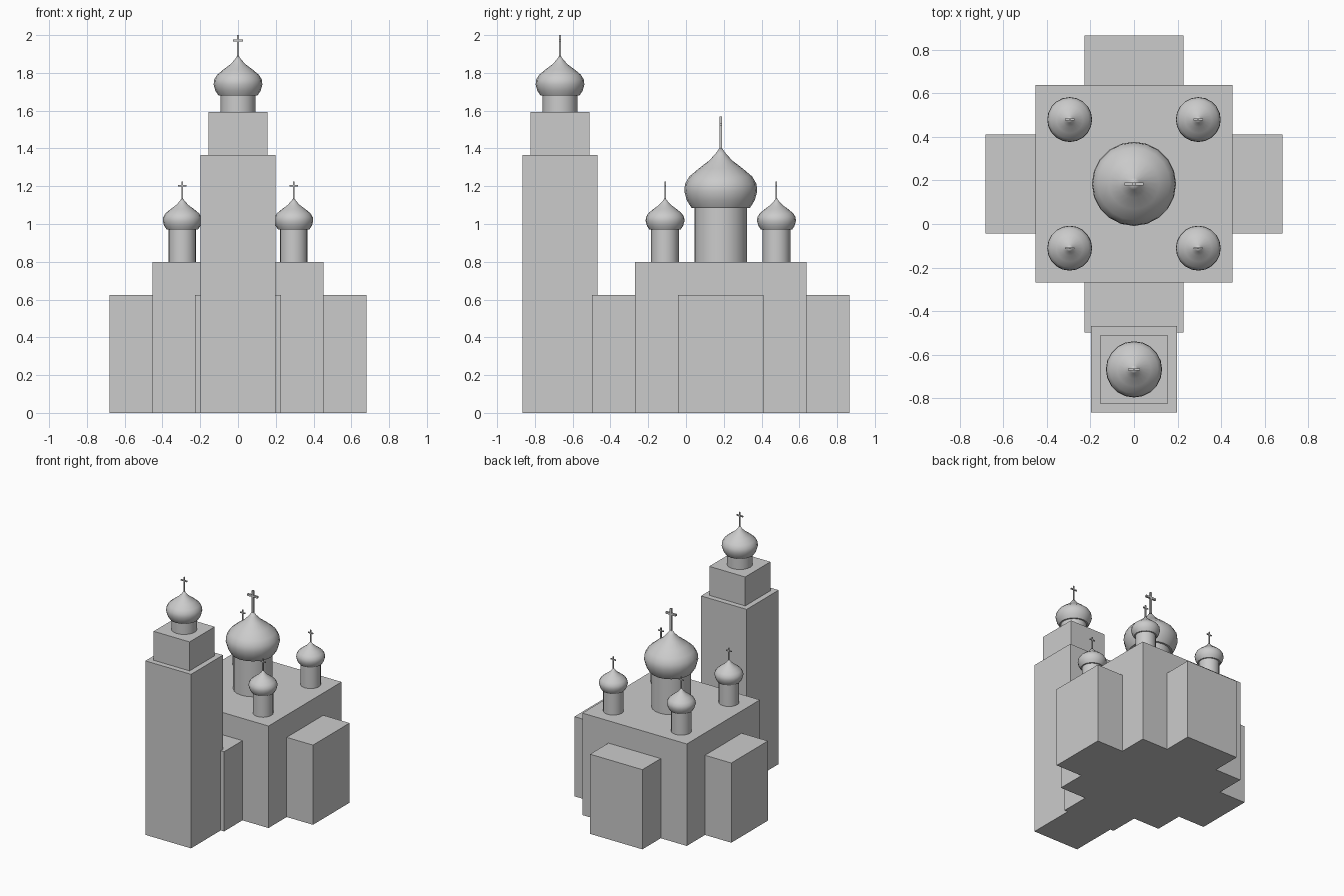
import bpy, bmesh, math
from mathutils import Matrix, Vector

cube = bpy.data.objects.get("Cube")
if cube:
    bpy.data.objects.remove(cube, do_unlink=True)

# Single stone grey
stone = bpy.data.materials.new("stone_grey")
stone.use_nodes = True
GREY = (0.6, 0.6, 0.6, 1)
stone.diffuse_color = GREY
stone.node_tree.nodes["Principled BSDF"].inputs["Base Color"].default_value = GREY

SIDES = 20
NAVE_Y = 0.184
TOWER_Y = -0.667
# Onion outline: radius and height as fractions
ONION = [(0.8, 0), (0.93, .12), (1, .27), (0.98, .39), (0.86, .51),
         (0.6, .64), (0.33, .76), (0.14, .88), (0, 1)]


def finish(name, bm, smooth=False):
    mesh = bpy.data.meshes.new(name)
    bmesh.ops.recalc_face_normals(bm, faces=bm.faces)
    bm.to_mesh(mesh)
    bm.free()
    mesh.materials.append(stone)
    obj = bpy.data.objects.new(name, mesh)
    bpy.context.collection.objects.link(obj)
    if smooth:
        bpy.ops.object.select_all(action='DESELECT')
        obj.select_set(True)
        bpy.context.view_layer.objects.active = obj
        bpy.ops.object.shade_smooth_by_angle(angle=math.radians(40))
    return obj


def add_box(bm, centre, size):
    bmesh.ops.create_cube(bm, size=1, matrix=Matrix.Translation(centre)
                          @ Matrix.Diagonal((*size, 1)))


def block(name, y, width, depth, z0, z1):
    bm = bmesh.new()
    add_box(bm, (0, y, (z0 + z1) / 2), (width, depth, z1 - z0))
    finish(name, bm)


def lathe(name, x, y, profile):
    bm = bmesh.new()
    verts = [bm.verts.new((x + r, y, z)) for r, z in profile]
    edges = [bm.edges.new(pair) for pair in zip(verts, verts[1:])]
    bmesh.ops.spin(bm, geom=verts + edges, cent=(x, y, 0), axis=(0, 0, 1),
                   angle=math.tau, steps=SIDES)
    bmesh.ops.remove_doubles(bm, verts=bm.verts, dist=0.0001)
    finish(name, bm, smooth=True)


def cupola(name, x, y, base, drum_r, neck, dome_r, tip, top, bar, thick):
    # Drum, onion dome and cross
    lathe(name + "_drum", x, y,
          [(0, base), (drum_r, base), (drum_r, neck), (0, neck)])
    lathe(name + "_dome", x, y, [(0, neck)] +
          [(r * dome_r, neck + h * (tip - neck)) for r, h in ONION])
    bm = bmesh.new()
    foot = tip - 0.02
    add_box(bm, (x, y, (foot + top) / 2), (thick, thick, top - foot))
    add_box(bm, (x, y, tip + (top - tip) * 0.73), (bar, thick, thick))
    finish(name + "_cross", bm)


# Main hall and the two crossing wings
block("main_hall", NAVE_Y, 0.906, 0.906, 0, 0.8)
block("side_wings", NAVE_Y, 1.362, 0.454, 0, 0.625)
block("long_wings", NAVE_Y, 0.454, 1.362, 0, 0.625)

# Bell tower
block("tower_base", TOWER_Y, 0.396, 0.396, 0, 1.365)
block("tower_upper", TOWER_Y, 0.312, 0.312, 1.365, 1.592)
cupola("tower", 0, TOWER_Y, 1.592, 0.092, 1.68, 0.129, 1.895, 2.0, 0.055, 0.009)

# Central and corner cupolas
cupola("central", 0, NAVE_Y, 0.8, 0.14, 1.085, 0.193, 1.412, 1.57, 0.088, 0.015)
for side, sx in (("left", 1), ("right", -1)):
    for end, sy in (("front", -1), ("back", 1)):
        cupola(f"{end}_{side}", sx * 0.295, NAVE_Y + sy * 0.295, 0.8, 0.073,
               0.97, 0.103, 1.14, 1.226, 0.044, 0.008)
